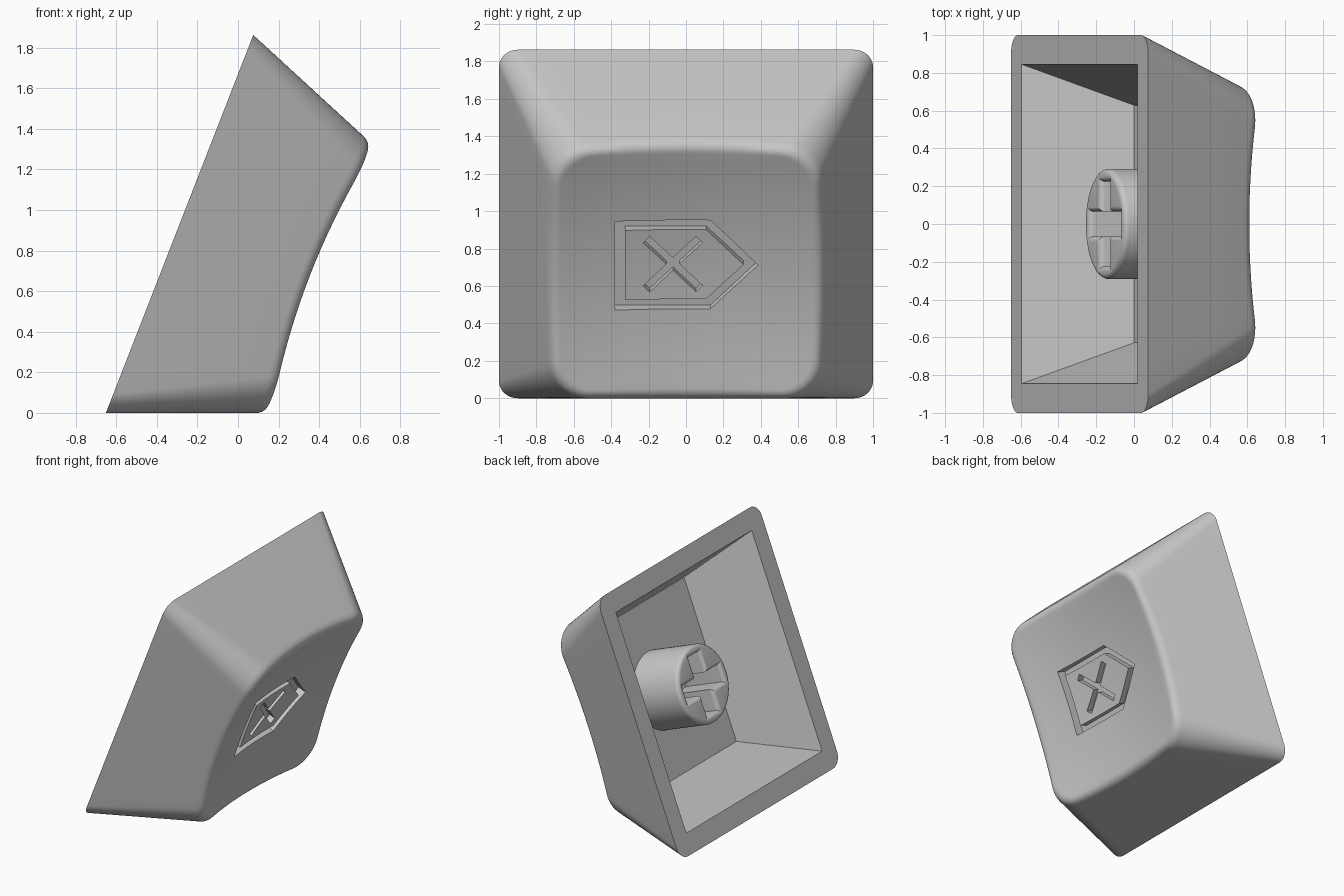
import bpy, bmesh
from math import sin, cos, pi, radians
from mathutils import Matrix, Vector

old = bpy.data.objects.get("Cube")
if old:
    bpy.data.objects.remove(old, do_unlink=True)

# One plain plastic colour
grey = bpy.data.materials.new("grey plastic")
grey.use_nodes = True
grey.diffuse_color = (0.57, 0.57, 0.57, 1)
grey.node_tree.nodes["Principled BSDF"].inputs["Base Color"].default_value = (0.57, 0.57, 0.57, 1)

# The cap is modelled lying flat (z = cap height), then tipped to stand on one flank
TILT = radians(21.3)
STAND = Matrix(((0, sin(TILT), cos(TILT), -0.288),
                (1, 0, 0, 0),
                (0, cos(TILT), -sin(TILT), 0.931),
                (0, 0, 0, 1)))
TAPER, DISH_BASE, FLOOR, FILLET = 0.389, 0.625, 0.555, 0.055


def dish(x, y):
    """Height of the scooped top."""
    return DISH_BASE + (x * x + y * y) / 7


def loft(name, rings, closed=False):
    """Skin a stack of equal rings; cap both ends unless the stack closes on itself."""
    bm = bmesh.new()
    rows = [[bm.verts.new(p) for p in ring] for ring in rings]
    pairs = list(zip(rows, rows[1:])) + ([(rows[-1], rows[0])] if closed else [])
    for a, b in pairs:
        for i in range(len(a)):
            j = (i + 1) % len(a)
            bm.faces.new((a[i], a[j], b[j], b[i]))
    if not closed:
        bm.faces.new(rows[0][::-1])
        bm.faces.new(rows[-1])
    bmesh.ops.recalc_face_normals(bm, faces=bm.faces)
    mesh = bpy.data.meshes.new(name)
    bm.to_mesh(mesh)
    bm.free()
    mesh.materials.append(grey)
    obj = bpy.data.objects.new(name, mesh)
    bpy.context.collection.objects.link(obj)
    return obj


def rect(hx, hy, z, turn=0, cx=0, cy=0):
    pts = [(-hx, -hy), (hx, -hy), (hx, hy), (-hx, hy)]
    return [(cx + x * cos(turn) - y * sin(turn), cy + x * sin(turn) + y * cos(turn), z)
            for x, y in pts]


def rounded_square(half, radius, corner=12, side=14):
    """Rounded square outline with evenly divided straight sides."""
    pts = []
    for q in range(4):
        turn = Matrix.Rotation(q * pi / 2, 2)
        c = half - radius
        for i in range(corner + 1):
            a = i / corner * pi / 2
            pts.append(turn @ Vector((c + radius * cos(a), c + radius * sin(a))))
        for i in range(1, side):
            pts.append(turn @ Vector((c - 2 * c * i / side, half)))
    return pts


def circle(radius, z, n=64):
    return [(radius * cos(2 * pi * i / n), radius * sin(2 * pi * i / n), z) for i in range(n)]


def carve(obj, cutters):
    """Cut each cutter out of obj and discard the cutters."""
    for c in cutters:
        c.hide_render = True
        mod = obj.modifiers.new("cut", 'BOOLEAN')
        mod.object, mod.operation, mod.solver = c, 'DIFFERENCE', 'EXACT'
    bpy.context.view_layer.update()
    done = bpy.data.meshes.new_from_object(obj.evaluated_get(bpy.context.evaluated_depsgraph_get()))
    obj.modifiers.clear()
    obj.data = done
    for c in cutters:
        bpy.data.objects.remove(c, do_unlink=True)


def finish(obj):
    obj.data.transform(STAND)
    bpy.ops.object.select_all(action='DESELECT')
    obj.select_set(True)
    bpy.context.view_layer.objects.active = obj
    bpy.ops.object.shade_smooth_by_angle(angle=radians(28))


# Cap shell: tapered flanks, rounded rim, scooped top
base = rounded_square(1.0, 0.1)
rim_h = 0.73
rim = rounded_square(1 - TAPER * rim_h, 0.2)


def flank(i, z):
    p = base[i].lerp(rim[i], z / rim_h)
    return Vector((p.x, p.y, z))


count = len(base)
edge, low, inner = [], [], []
for i in range(count):
    e = flank(i, dish(*rim[i]))
    s = e.xy * (1 - FILLET / e.xy.length)
    edge.append(e)
    low.append(flank(i, e.z - FILLET))
    inner.append(Vector((s.x, s.y, dish(s.x, s.y))))
rings = [[flank(i, 0) for i in range(count)]]
rings += [[rings[0][i].lerp(low[i], k / 4) for i in range(count)] for k in range(1, 4)]
for k in range(11):
    t = k / 10
    rings.append([low[i] * (1 - t) ** 2 + edge[i] * 2 * t * (1 - t) + inner[i] * t * t
                  for i in range(count)])
for k in range(1, 12):
    f = 1 - k / 12
    rings.append([Vector((p.x * f, p.y * f, dish(p.x * f, p.y * f))) for p in inner])
cap = loft("cap_shell", rings)

# Hollow underside
hollow = loft("hollow_cutter", [rect(0.845 - 0.39 * z, 0.845 - 0.39 * z, z) for z in (-0.1, FLOOR)])

# Engraved arrow-shaped outline and cross on the scooped top
outer = [(-0.38, 0.27), (0.13, 0.27), (0.385, 0.015), (0.13, -0.24), (-0.38, -0.24)]
inset = [(-0.325, 0.215), (0.107, 0.215), (0.308, 0.015), (0.107, -0.185), (-0.325, -0.185)]
cut_z, top_z = DISH_BASE - 0.045, 0.9
outline = loft("outline_cutter", [[(x, y, z) for x, y in pts] for pts, z in
               ((outer, cut_z), (outer, top_z), (inset, top_z), (inset, cut_z))], closed=True)
strokes = [loft("stroke_cutter", [rect(0.2, 0.025, z, s * pi / 4, -0.07, 0.015)
                                  for z in (cut_z, top_z)]) for s in (1, -1)]
carve(cap, [hollow, outline] + strokes)
finish(cap)

# Stem with a rounded end and a cross-shaped socket with rounded lips
end, r, f = 0.14, 0.292, 0.03
quarter = [i * pi / 12 for i in range(7)]
stem = loft("stem", [circle(r - f + f * sin(a), end + f - f * cos(a)) for a in quarter]
            + [circle(r, FLOOR + 0.01)])
mouth = [(f, end - 0.01)] + [(f - f * sin(a), end + f - f * cos(a)) for a in quarter] + [(0, 0.5)]
slots = [loft("slot_cutter", [rect(0.225 + m, 0.065 + m, z, a) for m, z in mouth])
         for a in (0, pi / 2)]
carve(stem, slots)
finish(stem)
